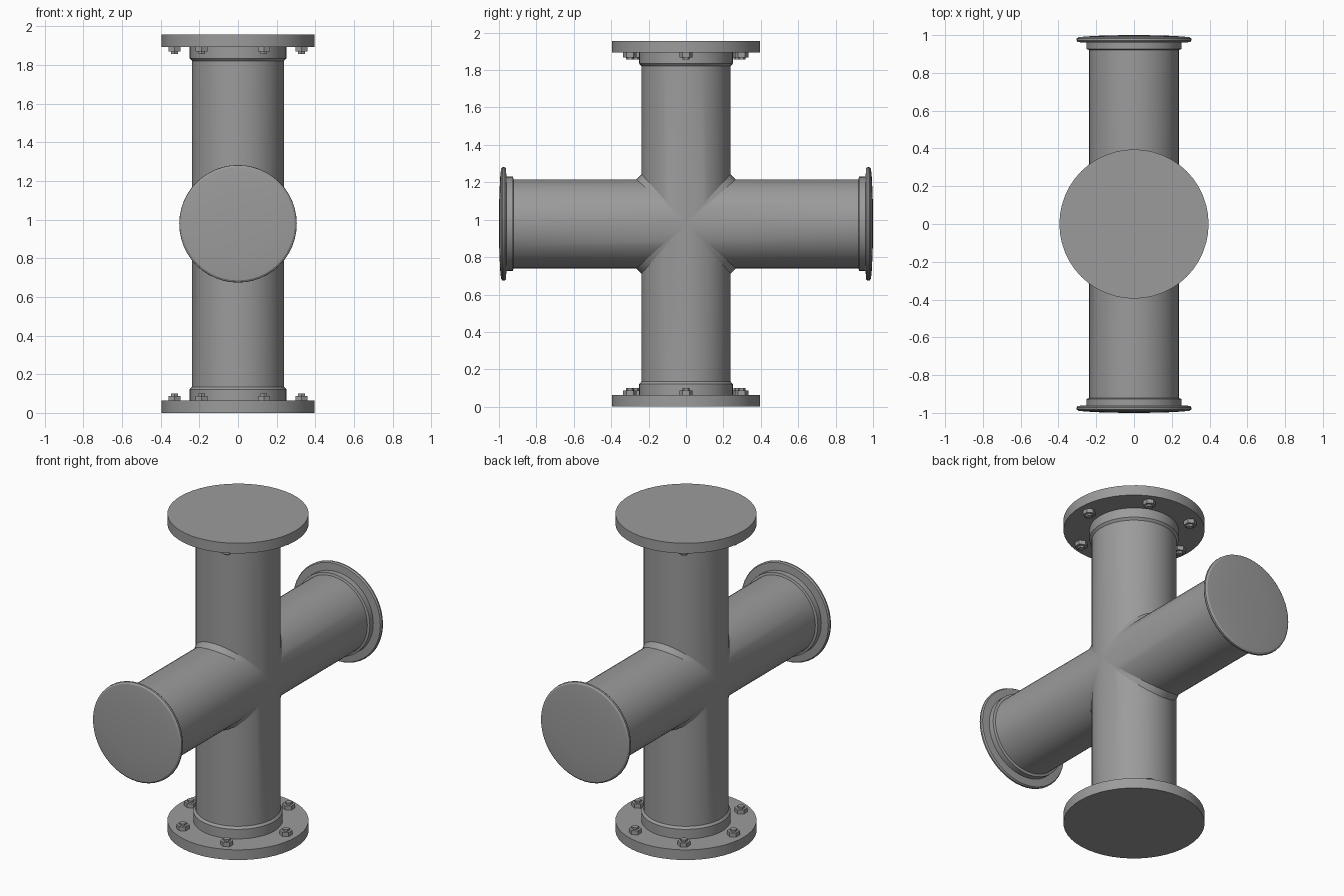
import bpy, bmesh
from math import sin, cos, pi, radians
from mathutils import Matrix, Vector

if "Cube" in bpy.data.objects:
    bpy.data.objects.remove(bpy.data.objects["Cube"])

R, W, CZ, N = 0.238, 0.028, 0.978, 48   # pipe radius, weld width, centre height, sides

steel = bpy.data.materials.new("dark_steel")
steel.diffuse_color = (0.33, 0.33, 0.33, 1)
steel.use_nodes = True
steel.node_tree.nodes["Principled BSDF"].inputs["Base Color"].default_value = steel.diffuse_color


def finish(name, bm, matrix=Matrix()):
    bmesh.ops.remove_doubles(bm, verts=bm.verts, dist=1e-5)
    bmesh.ops.recalc_face_normals(bm, faces=bm.faces)
    me = bpy.data.meshes.new(name)
    bm.to_mesh(me)
    bm.free()
    me.materials.append(steel)
    ob = bpy.data.objects.new(name, me)
    bpy.context.collection.objects.link(ob)
    ob.matrix_world = matrix
    bpy.ops.object.select_all(action='DESELECT')
    ob.select_set(True)
    bpy.context.view_layer.objects.active = ob
    bpy.ops.object.shade_smooth_by_angle(angle=radians(15))
    return ob


def skin(bm, rings):
    rows = [[bm.verts.new(p) for p in ring] for ring in rings]
    for a, b in zip(rows, rows[1:]):
        for i in range(len(a)):
            j = (i + 1) % len(a)
            bm.faces.new((a[i], a[j], b[j], b[i]))
    return rows


def lathe(name, profile, matrix):
    bm = bmesh.new()
    rows = skin(bm, [[(r * cos(2 * pi * i / N), r * sin(2 * pi * i / N), z)
                      for i in range(N)] for r, z in profile])
    bm.faces.new(rows[0])
    return finish(name, bm, matrix)


centre = Matrix.Translation((0, 0, CZ))
turn = [Matrix.Rotation(k * pi / 2, 4, 'X') for k in range(4)]

# Four mitred pipe arms joined by a chamfered weld seam
bm = bmesh.new()
ts = [2 * pi * i / N for i in range(N)]
for m in turn:
    end = [(R * cos(t), R * sin(t), 0.95) for t in ts]
    seam = [(R * cos(t), R * sin(t), abs(sin(t)) * (R + W)) for t in ts]
    mid = [(R * cos(t), sin(t) * (R + W / 2), abs(sin(t)) * (R + W / 2)) for t in ts]
    skin(bm, [[m @ Vector(p) for p in ring] for ring in (end, seam, mid)])
bmesh.ops.dissolve_degenerate(bm, dist=1e-5, edges=bm.edges)
finish("cross_pipe", bm, centre)

# Bolted flanges above and below: plate, collar and six nuts each
plate = [(0.395, 0), (0.395, 0.063), (0.25, 0.063), (0.25, 0.122), (0.238, 0.135)]
for label, m in (("bottom", Matrix()), ("top", centre @ turn[2] @ centre.inverted())):
    lathe(label + "_flange", plate, m)
    side = 1 if label == "bottom" else -1
    for n, a in enumerate((0, 65, 123, 179, -125, -66)):
        bm = bmesh.new()
        a = radians(a * side)
        for r, z0, z1 in ((0.036, 0.06, 0.088), (0.02, 0.08, 0.1)):
            bmesh.ops.create_cone(
                bm, cap_ends=True, segments=6, radius1=r, radius2=r, depth=z1 - z0,
                matrix=Matrix.Translation((0.328 * cos(a), 0.328 * sin(a), (z0 + z1) / 2)))
        finish(f"{label}_nut_{n + 1}", bm, m)

# Rounded clamp flanges with slightly domed caps on the side arms
clamp = [(0.04, 1.0), (0.16, 0.998), (0.255, 0.993), (0.293, 0.989), (0.303, 0.982),
         (0.304, 0.972), (0.298, 0.963), (0.252, 0.960), (0.252, 0.926), (0.238, 0.922)]
for label, k in (("front", 1), ("back", 3)):
    lathe(label + "_clamp_cap", clamp, centre @ turn[k])
